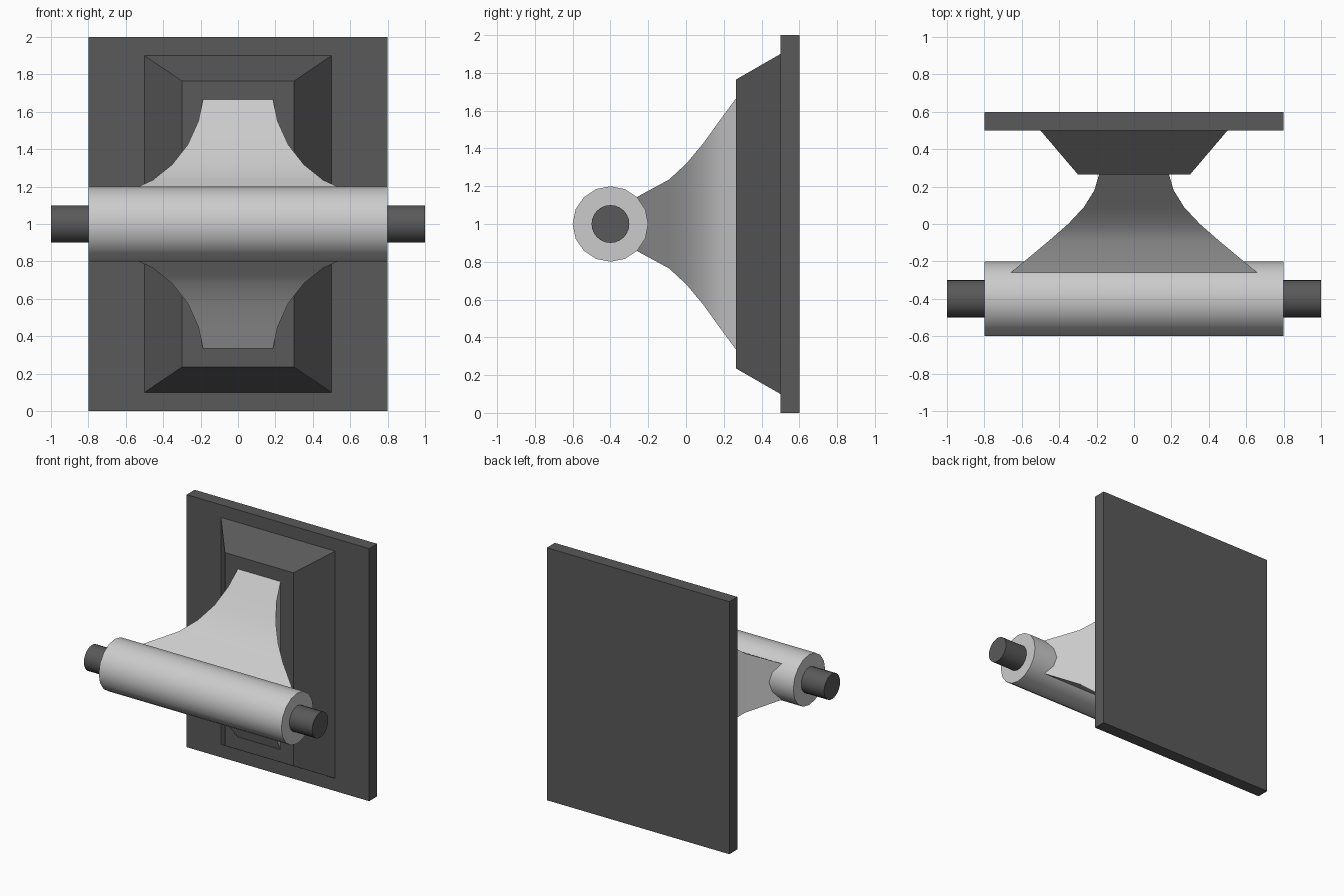
import bpy, bmesh, math
from mathutils import Matrix

if "Cube" in bpy.data.objects:
    bpy.data.objects.remove(bpy.data.objects["Cube"])

dark = bpy.data.materials.new("dark_grey")
dark.diffuse_color = (0.1, 0.1, 0.1, 1)
dark.use_nodes = True
dark.node_tree.nodes["Principled BSDF"].inputs["Base Color"].default_value = dark.diffuse_color


def make_object(name, bm, angle=30, mat=None):
    bmesh.ops.recalc_face_normals(bm, faces=bm.faces[:])
    me = bpy.data.meshes.new(name)
    bm.to_mesh(me)
    bm.free()
    ob = bpy.data.objects.new(name, me)
    bpy.context.collection.objects.link(ob)
    if mat:
        me.materials.append(mat)
    bpy.ops.object.select_all(action='DESELECT')
    ob.select_set(True)
    bpy.context.view_layer.objects.active = ob
    bpy.ops.object.shade_smooth_by_angle(angle=math.radians(angle))
    return ob


def loft(name, sections, mat=None):
    """Closed loft of rectangles (y, half width, half height) about z = 1."""
    bm = bmesh.new()
    rings = [[bm.verts.new((sx * w, y, 1 + sz * h))
              for sx, sz in ((-1, -1), (1, -1), (1, 1), (-1, 1))]
             for y, w, h in sections]
    for a, b in zip(rings, rings[1:]):
        for i in range(4):
            j = (i + 1) % 4
            bm.faces.new((a[i], a[j], b[j], b[i]))
    bm.faces.new(rings[0])
    bm.faces.new(rings[-1])
    return make_object(name, bm, mat=mat)


def rod(name, radius, length, sides, mat=None):
    """Cylinder along x through the barrel axis."""
    bm = bmesh.new()
    m = Matrix.Translation((0, -0.4, 1)) @ Matrix.Rotation(math.pi / 2, 4, 'Y')
    bmesh.ops.create_cone(bm, cap_ends=True, segments=sides, radius1=radius,
                          radius2=radius, depth=length, matrix=m)
    return make_object(name, bm, mat=mat)


# Wall plate with its raised, tapered boss
loft("back_plate", [(0.6, 0.8, 1.0), (0.5, 0.8, 1.0), (0.5, 0.5, 0.9),
                    (0.265, 0.3, 0.765)], dark)

# Flared neck: tall and narrow at the plate, wide and low at the barrel
loft("neck", [(0.265, 0.187, 0.665), (0.18, 0.212, 0.55), (0.09, 0.268, 0.425),
              (0.0, 0.352, 0.318), (-0.09, 0.455, 0.235), (-0.265, 0.665, 0.14)])

# Barrel and the pin running through it
rod("barrel", 0.2, 1.6, 16)
rod("pin", 0.1, 2.0, 24, dark)
